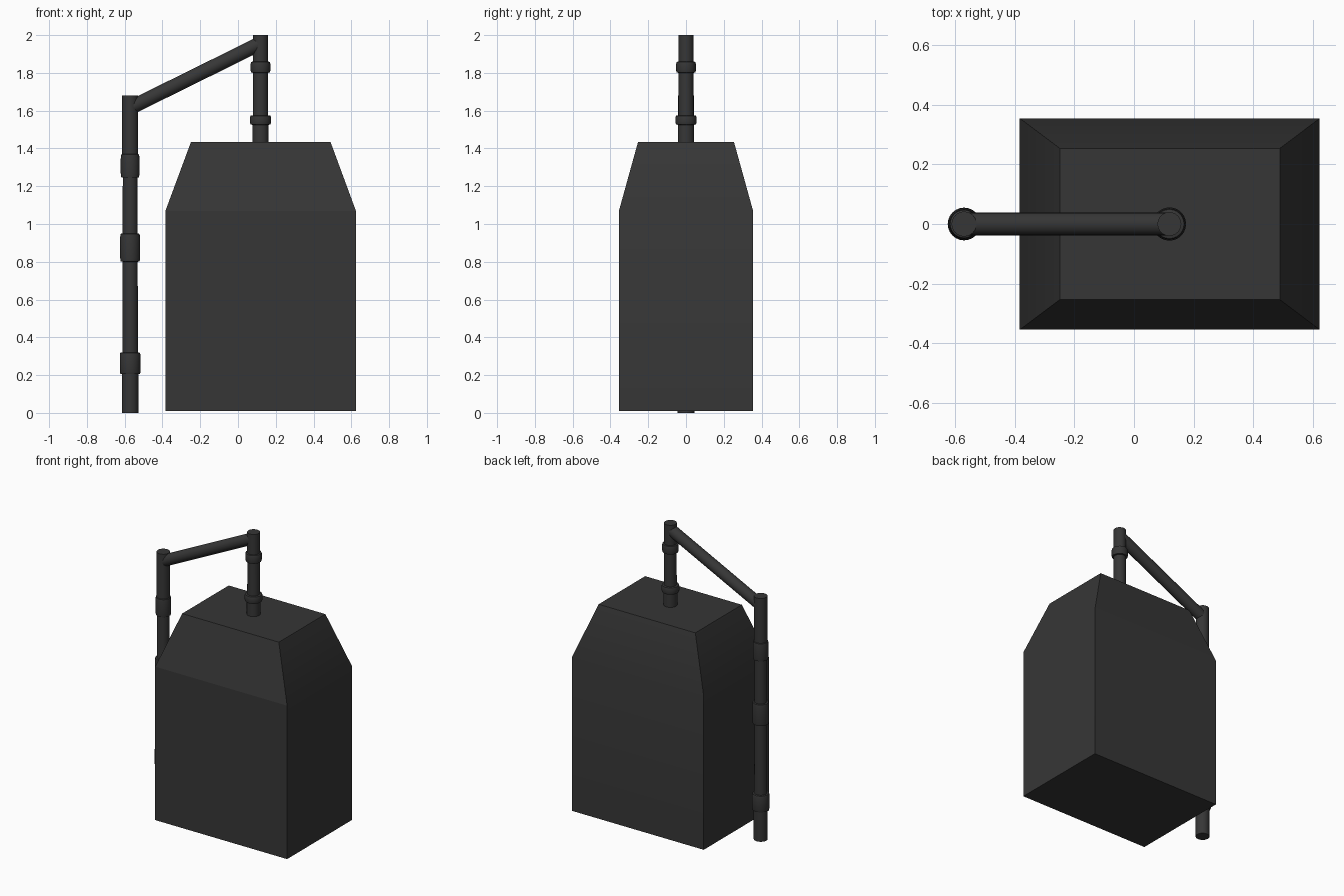
import bpy, bmesh, math
from mathutils import Vector

if "Cube" in bpy.data.objects:
    bpy.data.objects.remove(bpy.data.objects["Cube"])

metal = bpy.data.materials.new("dark_grey")
metal.diffuse_color = (0.037, 0.037, 0.037, 1)
metal.use_nodes = True
metal.node_tree.nodes["Principled BSDF"].inputs["Base Color"].default_value = metal.diffuse_color
SEG = 24


def finish(name, bm, angle=30):
    bmesh.ops.recalc_face_normals(bm, faces=bm.faces)
    me = bpy.data.meshes.new(name)
    bm.to_mesh(me)
    bm.free()
    me.materials.append(metal)
    ob = bpy.data.objects.new(name, me)
    bpy.context.collection.objects.link(ob)
    bpy.ops.object.select_all(action='DESELECT')
    ob.select_set(True)
    bpy.context.view_layer.objects.active = ob
    bpy.ops.object.shade_smooth_by_angle(angle=math.radians(angle))
    return ob


def loft(bm, rings):
    """Join vertex rings with quads and cap both ends."""
    for a, b in zip(rings, rings[1:]):
        n = len(a)
        for i in range(n):
            bm.faces.new((a[i], a[(i + 1) % n], b[(i + 1) % n], b[i]))
    bm.faces.new(rings[0][::-1])
    bm.faces.new(rings[-1])


def pipe(name, start, direction, profile):
    """Lathe a (radius, distance) profile along a direction."""
    bm = bmesh.new()
    q = Vector((0, 0, 1)).rotation_difference(Vector(direction))
    rings = []
    for r, d in profile:
        rings.append([bm.verts.new(Vector(start) + q @ Vector((
            r * math.cos(math.tau * i / SEG), r * math.sin(math.tau * i / SEG), d)))
            for i in range(SEG)])
    loft(bm, rings)
    return finish(name, bm)


def collar(z0, z1, r, below, above, b=0.012):
    """Profile points of a chamfered pipe fitting."""
    return [(below, z0), (r - 0.003, z0 + 0.002), (r, z0 + b),
            (r, z1 - b), (r - 0.003, z1 - 0.002), (above, z1)]


# Tank body with tapered shoulders
bm = bmesh.new()
rings = []
for x0, x1, y, z in ((-0.384, 0.624, 0.355, 0.01), (-0.384, 0.624, 0.355, 1.07),
                     (-0.249, 0.49, 0.254, 1.434)):
    rings.append([bm.verts.new(p) for p in
                  ((x0, -y, z), (x1, -y, z), (x1, y, z), (x0, y, z))])
loft(bm, rings)
tank = finish("tank_body", bm)
# crisp crease along the front shoulder
for e in tank.data.edges:
    a, b = (tank.data.vertices[i].co for i in e.vertices)
    if abs(a.z - 1.07) < 1e-3 and abs(b.z - 1.07) < 1e-3 and a.y < 0 and b.y < 0:
        e.use_edge_sharp = True

# Tall side pipe with three fittings
side = [(0.044, 0)]
side += collar(0.205, 0.32, 0.055, 0.044, 0.041)
side += collar(0.80, 0.95, 0.053, 0.040, 0.040, 0.02)
side += collar(1.245, 1.37, 0.050, 0.039, 0.042, 0.025)
side += [(0.042, 1.68)]
pipe("side_pipe", (-0.571, 0, 0), (0, 0, 1), side)

# Short pipe on top of the tank with two fittings
top = [(0.043, 1.42)]
top += collar(1.525, 1.575, 0.056, 0.043, 0.040)
top += collar(1.80, 1.86, 0.052, 0.039, 0.040)
top += [(0.040, 2.0)]
pipe("top_pipe", (0.119, 0, 0), (0, 0, 1), top)

# Sloping pipe joining the two
a, b = Vector((-0.565, 0, 1.618)), Vector((0.115, 0, 1.954))
pipe("sloping_pipe", a, (b - a).normalized(), [(0.038, 0), (0.038, (b - a).length)])
